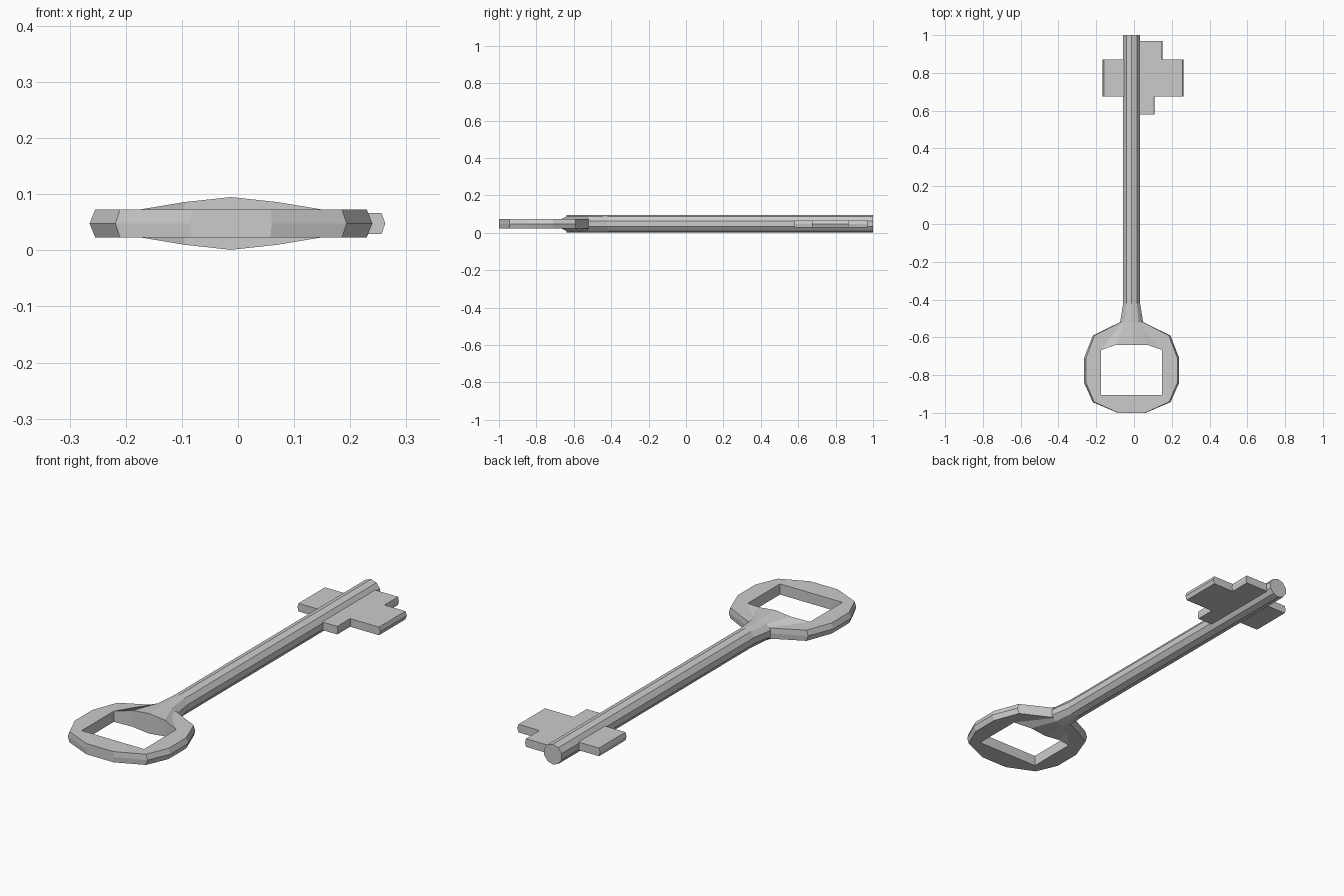
import bpy, bmesh, math

if "Cube" in bpy.data.objects:
    bpy.data.objects.remove(bpy.data.objects["Cube"])

CX, CZ = -0.0125, 0.048   # key axis


def finish(name, bm):
    bmesh.ops.recalc_face_normals(bm, faces=bm.faces[:])
    mesh = bpy.data.meshes.new(name)
    bm.to_mesh(mesh)
    bm.free()
    obj = bpy.data.objects.new(name, mesh)
    bpy.context.collection.objects.link(obj)
    return obj


def skin(bm, rings):
    for a, b in zip(rings, rings[1:]):
        for i in range(len(a)):
            j = (i + 1) % len(a)
            bm.faces.new((a[i], a[j], b[j], b[i]))


def plate(name, outline, half, pinch):
    """Flat plate whose rim swells sideways at mid thickness."""
    bm = bmesh.new()
    rings = [[bm.verts.new((CX + x * s, y, CZ + z)) for x, y in outline]
             for z, s in ((-half, pinch), (0, 1), (half, pinch))]
    skin(bm, rings)
    bm.faces.new(rings[0])
    bm.faces.new(rings[-1])
    return finish(name, bm)


def mirrored(pts):
    return pts + [(-x, y) for x, y in reversed(pts)]


# bow (handle ring) with its window
bow = plate("bow", mirrored([(0.073, -1.0), (0.206, -0.943), (0.252, -0.84),
                             (0.252, -0.71), (0.205, -0.59), (0.062, -0.52)]),
            0.025, 0.96)
cutter = plate("bow_window_cutter",
               mirrored([(0.161, -0.905), (0.161, -0.667), (0.083, -0.64)]), 0.1, 1)
cutter.hide_render = True
cutter.hide_set(True)
cut = bow.modifiers.new("window", 'BOOLEAN')
cut.operation = 'DIFFERENCE'
cut.solver = 'EXACT'
cut.object = cutter

# shaft: ten-sided bar flaring into the bow
N, R = 10, 0.047
angles = [math.radians(18 + 36 * i) for i in range(N)]
bm = bmesh.new()
rings = [[bm.verts.new((CX + w * math.cos(a), y, CZ + R * math.sin(a))) for a in angles]
         for y, w in ((1.0, R), (-0.42, R), (-0.52, 0.064))]
end = []
for a in angles:
    c, s = math.cos(a), math.sin(a)
    side = abs(c) > 0.9
    x = math.copysign(0.161 if side else 0.083, c) if abs(c) > 0.1 else 0
    z = math.copysign(0.025, s) if side else R * s
    end.append(bm.verts.new((CX + x, -0.667 if side else -0.64, CZ + z)))
rings.append(end)
skin(bm, rings)
bm.faces.new(rings[0])
# end face folds along with the window edge
bm.faces.new([end[i] for i in (1, 2, 3, 6, 7, 8)])
bm.faces.new([end[i] for i in (0, 1, 8, 9)])
bm.faces.new([end[i] for i in (3, 4, 5, 6)])
finish("shaft", bm)

# bits (teeth)
plate("stepped_bit", [(0.02, 0.97), (0.164, 0.97), (0.164, 0.87), (0.275, 0.87),
                      (0.275, 0.675), (0.122, 0.675), (0.122, 0.58), (0.02, 0.58)],
      0.019, 0.975)
plate("square_bit", [(-0.02, 0.87), (-0.153, 0.87), (-0.153, 0.675), (-0.02, 0.675)],
      0.019, 0.965)
